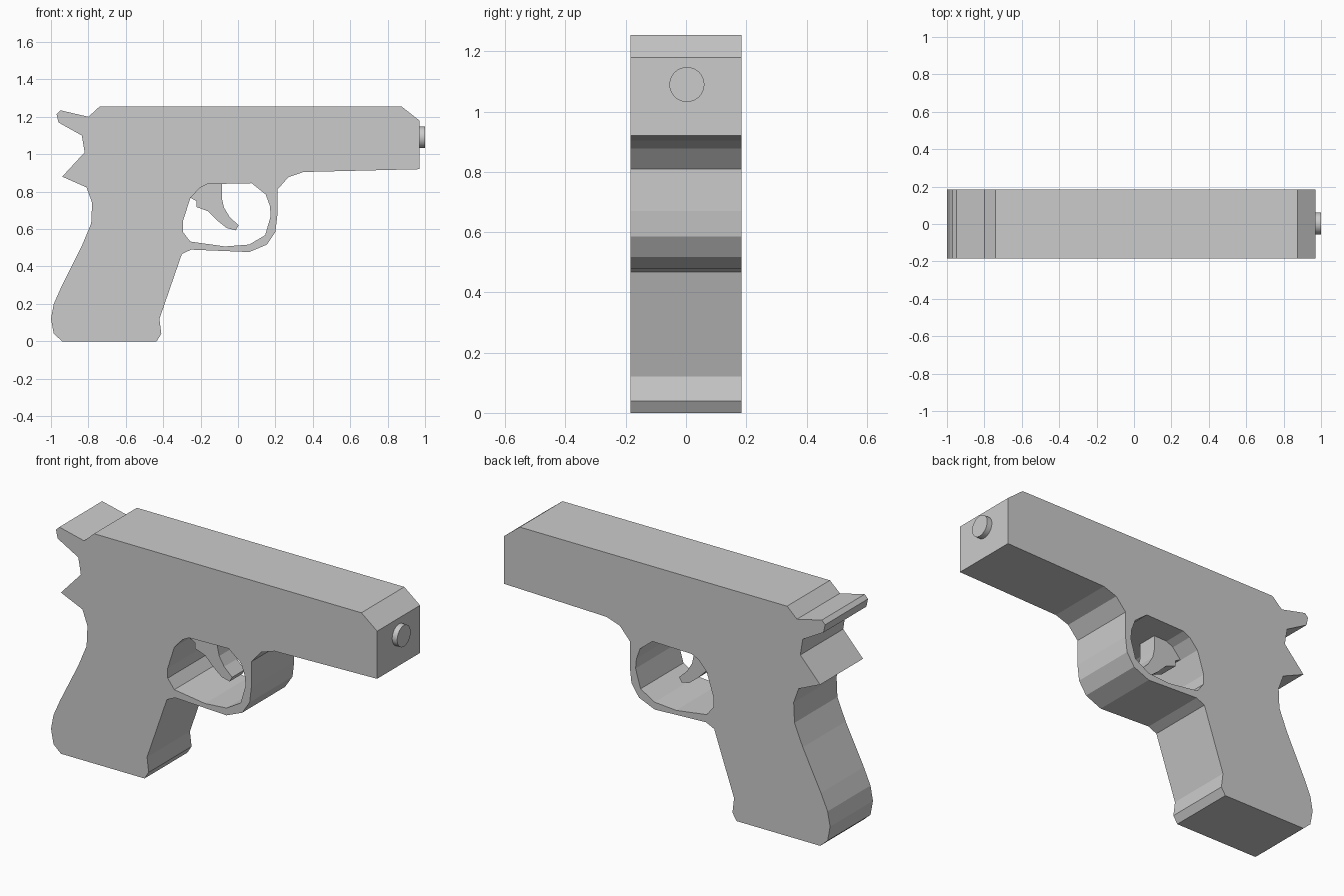
import bpy, bmesh, math

if "Cube" in bpy.data.objects:
    bpy.data.objects.remove(bpy.data.objects["Cube"])


def plate(name, half_width, *outlines):
    """Extrude side-view (x, z) outlines along y; a second outline is a hole."""
    curve = bpy.data.curves.new(name, 'CURVE')
    curve.dimensions = '2D'
    curve.fill_mode = 'BOTH'
    curve.extrude = half_width
    for pts in outlines:
        s = curve.splines.new('POLY')
        s.points.add(len(pts) - 1)
        for p, (x, z) in zip(s.points, pts):
            p.co = (x, z, 0, 1)
        s.use_cyclic_u = True
        s.use_smooth = False
    temp = bpy.data.objects.new(name, curve)
    bpy.context.collection.objects.link(temp)
    mesh = bpy.data.meshes.new_from_object(
        temp.evaluated_get(bpy.context.evaluated_depsgraph_get()))
    bpy.data.objects.remove(temp)
    # Weld caps to walls and stand the plate upright
    bm = bmesh.new()
    bm.from_mesh(mesh)
    bmesh.ops.remove_doubles(bm, verts=bm.verts, dist=0.0005)
    for v in bm.verts:
        v.co = (v.co.x, -v.co.z, v.co.y)
    bmesh.ops.recalc_face_normals(bm, faces=bm.faces)
    for f in bm.faces:
        f.smooth = False
    bm.to_mesh(mesh)
    bm.free()
    mesh.name = name
    obj = bpy.data.objects.new(name, mesh)
    bpy.context.collection.objects.link(obj)
    return obj


HALF = 0.185
SPLIT = 1.035

# Frame: grip, guard and lower body, with the guard opening
plate("frame", HALF, [
    (-0.94, 0), (-0.435, 0), (-0.41, 0.04), (-0.42, 0.12), (-0.30, 0.467),
    (-0.25, 0.49), (0.06, 0.477), (0.155, 0.517), (0.20, 0.585), (0.21, 0.67),
    (0.21, 0.81), (0.27, 0.878), (0.35, 0.905), (0.97, 0.92), (0.97, SPLIT),
    (-0.824, SPLIT), (-0.82, 1.01), (-0.94, 0.88), (-0.81, 0.823),
    (-0.78, 0.74), (-0.785, 0.63), (-0.835, 0.51), (-0.945, 0.29),
    (-0.985, 0.20), (-1.0, 0.12), (-0.985, 0.04)],
    [(-0.255, 0.765), (-0.295, 0.64), (-0.295, 0.585), (-0.255, 0.533),
     (-0.07, 0.507), (0.06, 0.517), (0.145, 0.567), (0.175, 0.67),
     (0.17, 0.725), (0.148, 0.785), (0.073, 0.845), (-0.165, 0.84),
     (-0.205, 0.82)])

# Slide with the rear hammer spur
plate("slide", HALF, [
    (-0.824, SPLIT), (0.97, SPLIT), (0.97, 1.18), (0.875, 1.255),
    (-0.74, 1.255), (-0.80, 1.20), (-0.95, 1.235), (-0.97, 1.215),
    (-0.96, 1.17), (-0.835, 1.10)])

# Narrow trigger, rooted in the frame
plate("trigger", 0.055, [
    (-0.085, 0.86), (-0.085, 0.76), (-0.075, 0.715), (-0.045, 0.665),
    (0.003, 0.62), (-0.012, 0.593), (-0.06, 0.605), (-0.11, 0.645),
    (-0.16, 0.695), (-0.222, 0.718), (-0.222, 0.75), (-0.26, 0.77),
    (-0.205, 0.83), (-0.165, 0.86)])

# Round muzzle stub
bpy.ops.mesh.primitive_cylinder_add(
    vertices=32, radius=0.058, depth=0.06, location=(0.97, 0.003, 1.09),
    rotation=(0, math.pi / 2, 0))
muzzle = bpy.context.object
muzzle.name = "muzzle"
bpy.ops.object.shade_smooth_by_angle()
